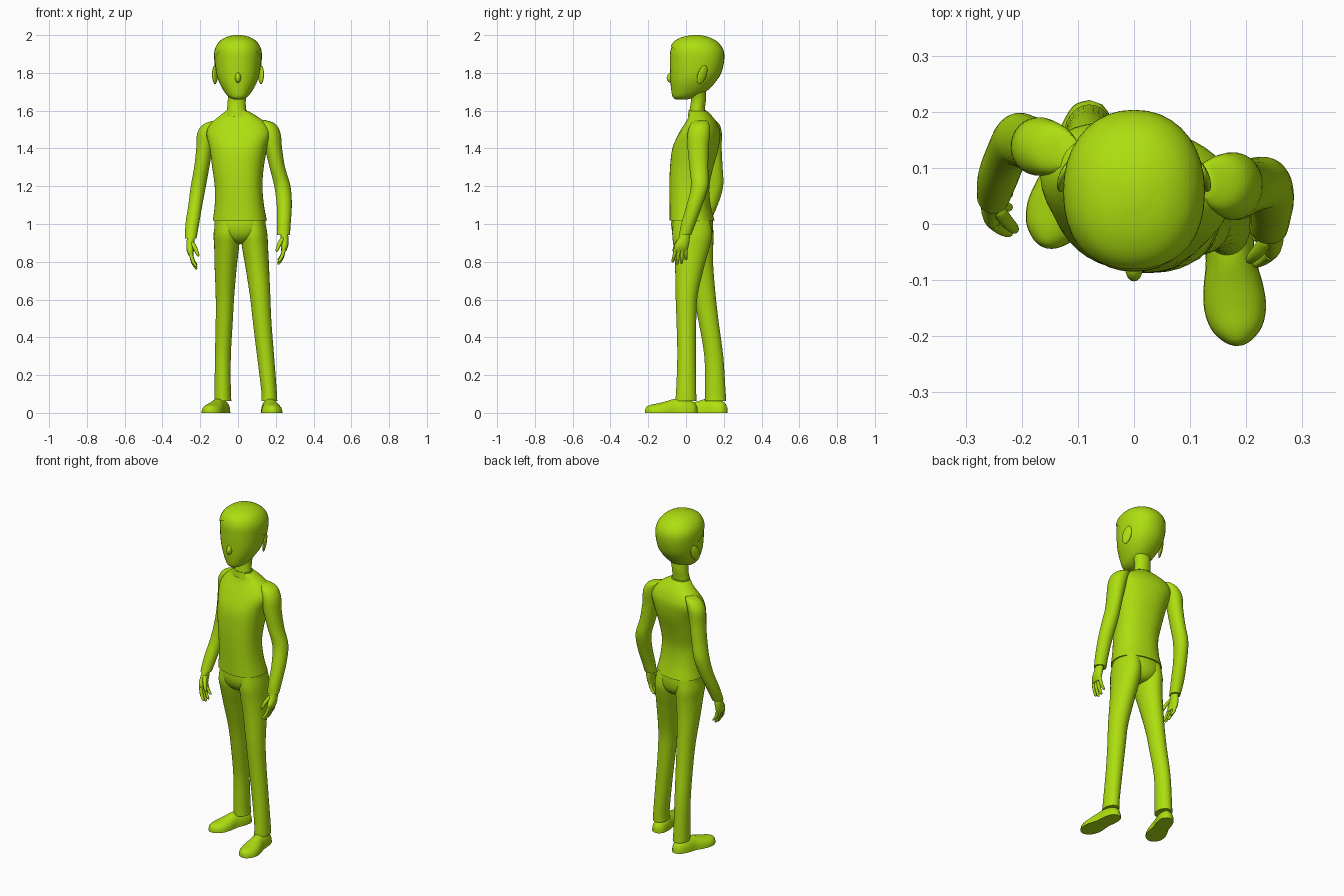
import bpy, bmesh, math
from mathutils import Vector, Matrix

mat = bpy.data.materials.new("lime green")
mat.diffuse_color = (0.42, 0.73, 0.005, 1)


def finish(name, bm, angle=50):
    bmesh.ops.recalc_face_normals(bm, faces=bm.faces)
    me = bpy.data.meshes.new(name)
    bm.to_mesh(me)
    bm.free()
    me.materials.append(mat)
    me.shade_smooth()
    me.set_sharp_from_angle(angle=math.radians(angle))
    ob = bpy.data.objects.new(name, me)
    bpy.context.collection.objects.link(ob)
    return ob


def spline(secs, steps):
    """Catmull-Rom interpolation between sections."""
    out = []
    for i in range(len(secs) - 1):
        p1, p2 = secs[i], secs[i + 1]
        p0, p3 = secs[max(i - 1, 0)], secs[min(i + 2, len(secs) - 1)]
        for k in range(steps):
            t = k / steps
            out.append([b + 0.5 * t * (c - a + t * (2*a - 5*b + 4*c - d + t * (3*(b - c) + d - a)))
                        for a, b, c, d in zip(p0, p1, p2, p3)])
    return out + [list(secs[-1])]


def loft_bm(secs, ring, segs=28, steps=4):
    bm = bmesh.new()
    rows = [[bm.verts.new(ring(s, math.tau * k / segs)) for k in range(segs)]
            for s in spline(secs, steps)]
    for a, b in zip(rows, rows[1:]):
        for k in range(segs):
            j = (k + 1) % segs
            bm.faces.new((a[k], a[j], b[j], b[k]))
    bm.faces.new(rows[0])
    bm.faces.new(rows[-1])
    return bm


def oval(yaw=0, p=2.0):
    """Horizontal superellipse ring; section = (x, y, z, rx, ry)."""
    c0, s0 = math.cos(math.radians(yaw)), math.sin(math.radians(yaw))

    def ring(s, a):
        c, n = math.cos(a), math.sin(a)
        x = s[3] * math.copysign(abs(c) ** (2 / p), c)
        y = s[4] * math.copysign(abs(n) ** (2 / p), n)
        return (s[0] + x * c0 - y * s0, s[1] + x * s0 + y * c0, s[2])
    return ring


def loft(name, secs, yaw=0, p=2.0, segs=28, steps=4):
    return finish(name, loft_bm(secs, oval(yaw, p), segs, steps))


def blob(name, loc, size, rot=(0, 0, 0)):
    bm = bmesh.new()
    bmesh.ops.create_uvsphere(bm, u_segments=20, v_segments=12, radius=1)
    ob = finish(name, bm)
    ob.location, ob.scale, ob.rotation_euler = loc, size, [math.radians(r) for r in rot]
    return ob


# Head: z, front y, back y, half width
prof = [(1.660, -.055, .010, .022), (1.672, -.070, .050, .048), (1.70, -.077, .105, .072),
        (1.75, -.082, .155, .100), (1.80, -.084, .184, .115), (1.87, -.085, .199, .122),
        (1.92, -.082, .193, .119), (1.96, -.062, .163, .097), (1.985, -.018, .118, .060),
        (1.996, .035, .072, .016)]
head = [(0, (f + b) / 2, z, w, (b - f) / 2) for z, f, b, w in prof]
loft("head", head, p=2.15, segs=36)

# Hair: slightly larger shell of the head, cut along the hairline
bm = loft_bm([(x, y, z + .004, rx + .004, ry + .004) for x, y, z, rx, ry in head], oval(p=2.15), 36)
bmesh.ops.bisect_plane(bm, geom=bm.verts[:] + bm.edges[:] + bm.faces[:],
                       plane_co=(0, -.08, 1.94), plane_no=(0, .55, .83), clear_inner=True)
finish("hair", bm)

# Nose and ears
blob("nose", (0, -.078, 1.775), (.016, .024, .028), (-15, 0, 0))
for s in (-1, 1):
    blob("ear", (s * .122, .085, 1.79), (.010, .026, .052), (-18, 8 * s, 28 * s))

# Neck and collar
loft("neck", [(-.008, .055, 1.57, .054, .045), (-.008, .06, 1.61, .050, .040),
              (-.006, .066, 1.66, .048, .040), (0, .06, 1.71, .055, .045)])
loft("collar", [(-.006, .062, 1.575, .066, .052), (-.007, .060, 1.603, .055, .045)], yaw=-8, steps=1)

# Shirt body
loft("shirt_body", [
    (.010, .032, 1.018, .143, .116), (.007, .022, 1.10, .130, .106), (.003, .018, 1.20, .126, .103),
    (.000, .030, 1.30, .136, .112), (.002, .050, 1.40, .152, .119), (.004, .072, 1.48, .172, .104),
    (.003, .080, 1.53, .150, .082), (.001, .078, 1.565, .108, .062), (-.005, .064, 1.598, .060, .046)],
    yaw=-11, p=2.3, segs=40)

# Sleeves
loft("right_sleeve", [
    (.125, .078, 1.550, .020, .030), (.155, .073, 1.53, .042, .050), (.175, .068, 1.48, .050, .060),
    (.188, .064, 1.40, .045, .056), (.208, .068, 1.30, .041, .050), (.235, .072, 1.20, .043, .046),
    (.245, .045, 1.10, .040, .042), (.243, .012, 1.00, .036, .038), (.240, -.004, .942, .035, .032)],
    yaw=-8)
loft("left_sleeve", [
    (-.120, .130, 1.545, .020, .030), (-.145, .134, 1.525, .042, .045), (-.168, .138, 1.48, .048, .052),
    (-.178, .140, 1.40, .043, .049), (-.192, .146, 1.30, .040, .048), (-.210, .150, 1.20, .040, .047),
    (-.226, .126, 1.10, .037, .042), (-.242, .085, 1.00, .036, .038), (-.250, .052, .922, .030, .034)],
    yaw=-8)


# Hands: palm, four fingers and thumb; s points outward
def hand(side, x, y, z, s):
    loft(side + "_palm", [(x, y, z + .02, .020, .022), (x + s*.004, y - .006, z - .02, .021, .030),
                          (x + s*.005, y - .020, z - .06, .019, .038), (x, y - .024, z - .088, .013, .034)],
         segs=16)
    for i, ln in enumerate((.068, .080, .076, .056)):
        fy = y - .051 + i * .018
        ty = y - .066 + i * .023
        loft(side + "_finger", [(x + s*.002, fy, z - .075, .010, .010),
                                (x - s*.008, (fy + ty) / 2, z - .08 - ln * .5, .010, .0095),
                                (x - s*.024, ty, z - .08 - ln * .9, .008, .008),
                                (x - s*.027, ty, z - .08 - ln, .003, .003)], segs=10, steps=3)
    loft(side + "_thumb", [(x - s*.004, y - .020, z - .015, .012, .012),
                           (x - s*.020, y - .044, z - .045, .012, .012),
                           (x - s*.034, y - .058, z - .080, .009, .009),
                           (x - s*.037, y - .061, z - .092, .003, .003)], segs=10, steps=3)


hand("right", .242, -.004, .945, 1)
hand("left", -.248, .050, .920, -1)

# Trousers: hips and two legs
loft("trouser_hips", [(.010, .032, 1.05, .130, .104), (.011, .033, .99, .136, .110),
                      (.012, .036, .94, .120, .100), (.012, .040, .905, .060, .070),
                      (.012, .042, .895, .015, .02)], yaw=-8, p=2.2)
loft("right_trouser_leg", [
    (.080, .030, 1.03, .060, .095), (.085, .033, .95, .070, .106), (.090, .030, .88, .069, .096),
    (.101, .020, .78, .063, .078), (.117, .003, .62, .054, .058), (.128, .002, .48, .049, .052),
    (.146, .003, .30, .045, .049), (.164, .001, .12, .041, .053), (.166, -.001, .062, .042, .056)])
loft("left_trouser_leg", [
    (-.055, .040, 1.03, .060, .095), (-.060, .042, .95, .069, .104), (-.060, .050, .88, .066, .094),
    (-.065, .066, .78, .059, .078), (-.069, .097, .62, .049, .060), (-.073, .120, .48, .045, .053),
    (-.080, .147, .30, .042, .050), (-.081, .155, .12, .043, .054), (-.080, .157, .062, .045, .056)])


# Shoes: D-shaped sections (length, half width, height) from heel to toe
def shoe(name, heel, toe):
    d = Vector(toe) - Vector(heel)
    secs = [(0, .012, .030), (.02, .036, .058), (.07, .045, .074), (.12, .044, .074), (.17, .053, .060),
            (.21, .055, .050), (.245, .045, .043), (.268, .024, .032), (.276, .006, .015)]
    k = d.length / .276

    def ring(s, a):
        n = math.sin(a)
        return (s[1] * math.cos(a), s[0] * k, s[2] * max(n, 0) ** .8)
    bm = loft_bm(secs, ring)
    bmesh.ops.remove_doubles(bm, verts=bm.verts, dist=1e-5)
    turn = Matrix.Rotation(math.atan2(d.y, d.x) - math.pi / 2, 4, 'Z')
    bm.transform(Matrix.Translation((heel[0], heel[1], 0)) @ turn)
    finish(name, bm)


shoe("right_shoe", (.160, .060), (.187, -.217))
shoe("left_shoe", (-.068, .217), (-.160, -.042))
